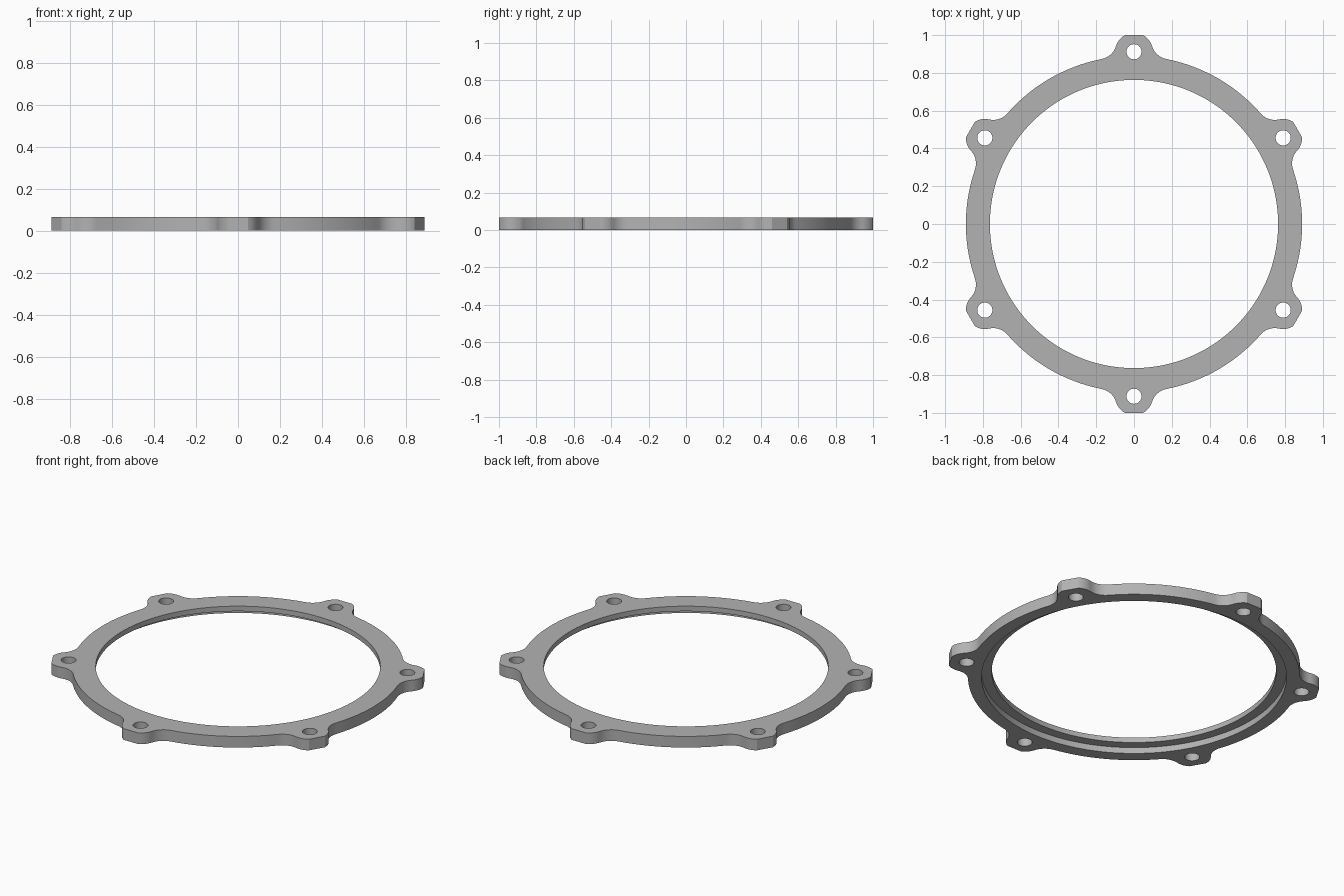
import bpy
import bmesh
from math import pi, sin, cos, atan2, sqrt, radians
from mathutils import Vector, Matrix

if "Cube" in bpy.data.objects:
    bpy.data.objects.remove(bpy.data.objects["Cube"])

THICK, LEDGE = 0.066, 0.036        # plate height, underside recess depth
R_OUT, R_IN, R_STEP = 0.89, 0.763, 0.818
BOLT_R, HOLE_R, LUG_R, FILLET = 0.912, 0.04, 0.1, 0.1
LUGS = 6

metal = bpy.data.materials.new("light grey metal")
metal.use_nodes = True
grey = (0.45, 0.45, 0.45, 1)
metal.diffuse_color = grey
metal.node_tree.nodes["Principled BSDF"].inputs["Base Color"].default_value = grey


def arc(center, radius, start, end, steps):
    """Points on an arc, both ends included."""
    angles = [start + (end - start) * i / steps for i in range(steps + 1)]
    return [Vector((center[0] + radius * cos(a), center[1] + radius * sin(a))) for a in angles]


def circle(center, radius, steps):
    return arc(center, radius, 0, 2 * pi, steps)[:-1]


def outline():
    """Ring edge with six filleted, flat-ended lugs."""
    lug = Vector((0, BOLT_R))
    a, b = R_OUT + FILLET, LUG_R + FILLET
    fy = (a * a + BOLT_R ** 2 - b * b) / (2 * BOLT_R)
    fc = Vector((sqrt(a * a - fy * fy), fy))
    ring_angle = atan2(fc.y, fc.x)
    to_lug = lug - fc
    lug_angle = atan2(to_lug.y, to_lug.x) % (2 * pi)
    flat_y = 1 - BOLT_R
    flat_angle = atan2(flat_y, sqrt(LUG_R ** 2 - flat_y ** 2))
    # Right half of one lug, from the ring up to the flat end
    half = arc(fc, FILLET, ring_angle + pi, lug_angle, 10)
    half += arc(lug, LUG_R, lug_angle - pi, flat_angle, 8)[1:]
    left = [Vector((-p.x, p.y)) for p in reversed(half)]
    gap_end = pi - ring_angle + pi / 3 - (pi - 2 * ring_angle)
    rim = arc((0, 0), R_OUT, pi - ring_angle, gap_end, 20)[1:-1]
    sector = half + left + rim
    points = []
    for i in range(LUGS):
        turn = Matrix.Rotation(i * 2 * pi / LUGS, 2)
        points += [turn @ p for p in sector]
    return points


bm = bmesh.new()


def loop(points, z):
    verts = [bm.verts.new((p.x, p.y, z)) for p in points]
    edges = [bm.edges.new((v, verts[i - 1])) for i, v in enumerate(verts)]
    return verts, edges


def bridge(low, high):
    for i in range(len(low[0])):
        bm.faces.new((low[0][i - 1], low[0][i], high[0][i], high[0][i - 1]))


# Outer edge and bolt holes run through the full thickness
profiles = [outline()]
for i in range(LUGS):
    a = pi / 2 + i * 2 * pi / LUGS
    profiles.append(circle((BOLT_R * cos(a), BOLT_R * sin(a)), HOLE_R, 32))
bottom = [loop(p, 0) for p in profiles]
top = [loop(p, THICK) for p in profiles]

# Central opening, with a wider recess below an inner lip
wide, narrow = circle((0, 0), R_STEP, 144), circle((0, 0), R_IN, 144)
step_low, step_high = loop(wide, 0), loop(wide, LEDGE)
lip_low, lip_high = loop(narrow, LEDGE), loop(narrow, THICK)

# Flat faces, then walls
for loops in (bottom + [step_low], top + [lip_high]):
    bmesh.ops.triangle_fill(bm, use_beauty=True, edges=[e for l in loops for e in l[1]])
for low, high in list(zip(bottom, top)) + [
        (step_low, step_high), (step_high, lip_low), (lip_low, lip_high)]:
    bridge(low, high)
bmesh.ops.recalc_face_normals(bm, faces=bm.faces[:])

mesh = bpy.data.meshes.new("flange_ring")
bm.to_mesh(mesh)
bm.free()
mesh.materials.append(metal)
ring = bpy.data.objects.new("flange_ring", mesh)
bpy.context.collection.objects.link(ring)
bpy.ops.object.select_all(action="DESELECT")
ring.select_set(True)
bpy.context.view_layer.objects.active = ring
bpy.ops.object.shade_smooth_by_angle(angle=radians(30))
